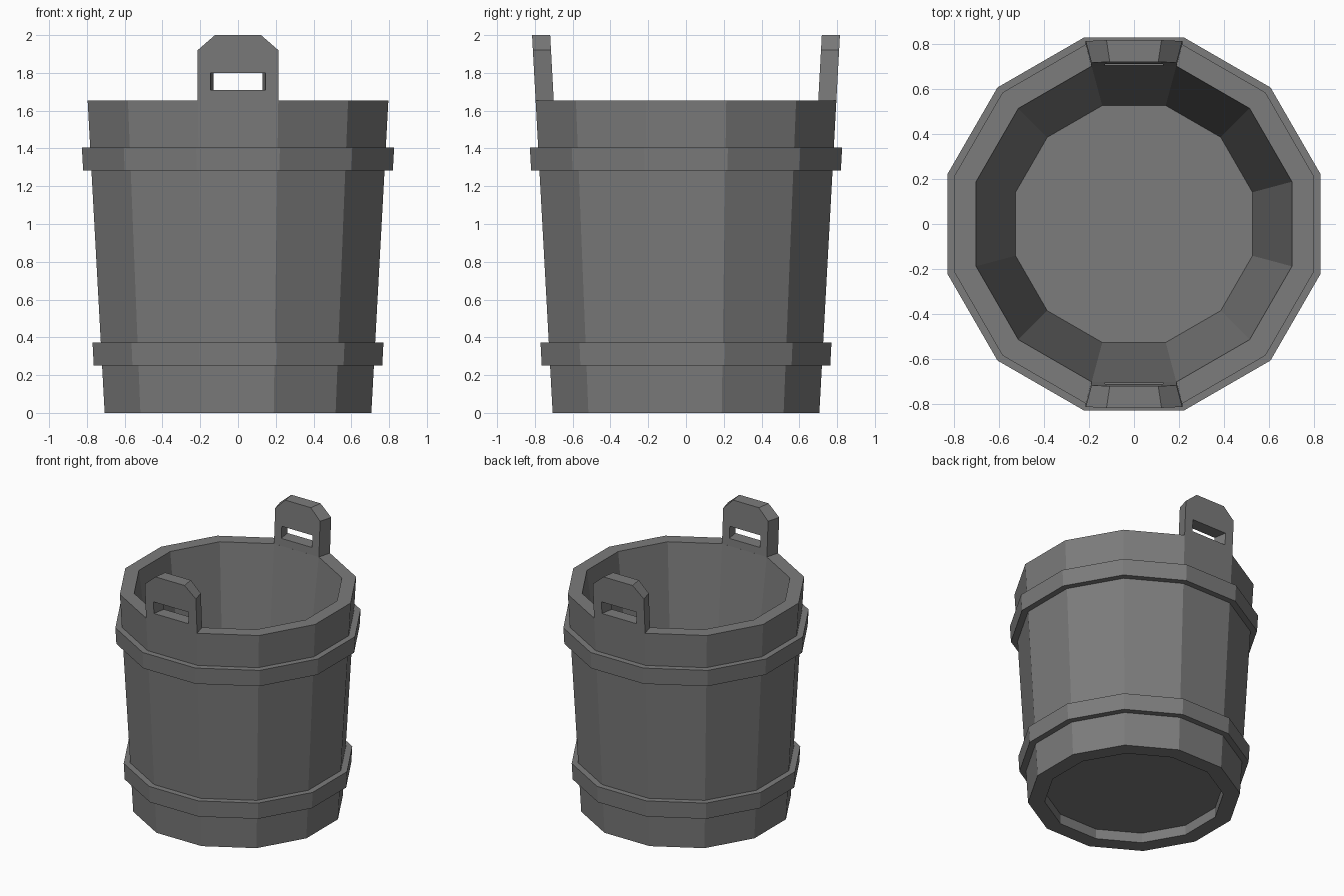
import bpy, bmesh, math

if "Cube" in bpy.data.objects:
    bpy.data.objects.remove(bpy.data.objects["Cube"])

SIDES = 12
HALF = math.pi / SIDES
SLOPE = 0.0545                      # outward lean of the staves
RIM = 1.655

# Dark grey for every part
dark = bpy.data.materials.new("dark_grey")
dark.diffuse_color = (0.2, 0.2, 0.2, 1)
dark.use_nodes = True
dark.node_tree.nodes["Principled BSDF"].inputs["Base Color"].default_value = dark.diffuse_color


def outer(z):
    return 0.706 + SLOPE * z


def finish(name, bm):
    bmesh.ops.recalc_face_normals(bm, faces=bm.faces)
    mesh = bpy.data.meshes.new(name)
    bm.to_mesh(mesh)
    bm.free()
    mesh.materials.append(dark)
    obj = bpy.data.objects.new(name, mesh)
    bpy.context.collection.objects.link(obj)
    return obj


def lathe(name, profile, closed):
    """Sweep (apothem, z) points round 12 sides; cap the ends unless closed."""
    bm = bmesh.new()
    rings = []
    for a, z in profile:
        r = a / math.cos(HALF)
        rings.append([bm.verts.new((r * math.cos(HALF * (2 * i + 1)),
                                    r * math.sin(HALF * (2 * i + 1)), z))
                      for i in range(SIDES)])
    pairs = list(zip(rings, rings[1:]))
    if closed:
        pairs.append((rings[-1], rings[0]))
    else:
        bm.faces.new(rings[0])
        bm.faces.new(rings[-1])
    for lo, hi in pairs:
        for i in range(SIDES):
            j = (i + 1) % SIDES
            bm.faces.new((lo[i], lo[j], hi[j], hi[i]))
    return finish(name, bm)


def handle(name, side):
    """Raised stave with clipped corners and a grip slot."""
    edge = [(-.214, RIM), (.214, RIM), (.214, 1.92), (.122, 2), (-.122, 2), (-.214, 1.92)]
    slot = [(-.146, 1.71), (.146, 1.71), (.146, 1.80), (-.146, 1.80)]
    plate = [(0, 1, 7, 6), (1, 2, 8, 7), (2, 3, 8), (3, 4, 9, 8), (4, 5, 9), (5, 0, 6, 9)]
    bm = bmesh.new()
    layers = []
    for depth, squeeze in ((0, 1), (0.096, 0.88)):
        layers.append([bm.verts.new((x * squeeze, side * (outer(z) - depth), z))
                       for x, z in edge + slot])
    for vs in layers:
        for f in plate:
            bm.faces.new([vs[i] for i in f])
    a, b = layers
    rim_pairs = [(i, i + 1) for i in range(1, 5)] + [(5, 0)]
    slot_pairs = [(6, 7), (7, 8), (8, 9), (9, 6)]
    for i, j in rim_pairs + slot_pairs:
        bm.faces.new((a[i], a[j], b[j], b[i]))
    return finish(name, bm)


# Tub: recessed underside, staves, rim, tapering inside and floor
lathe("bucket_body", [(0.595, 0.075), (0.595, 0), (outer(0), 0), (outer(RIM), RIM),
                      (0.70, RIM), (0.525, 0.14)], False)

# Hoops
for name, z0, z1 in (("lower_hoop", 0.25, 0.372), ("upper_hoop", 1.282, 1.405)):
    t = 0.044
    lathe(name, [(outer(z0) - 0.02, z0), (outer(z0) + t, z0),
                 (outer(z1) + t, z1), (outer(z1) - 0.02, z1)], True)

# Handles
handle("front_handle", -1)
handle("back_handle", 1)
